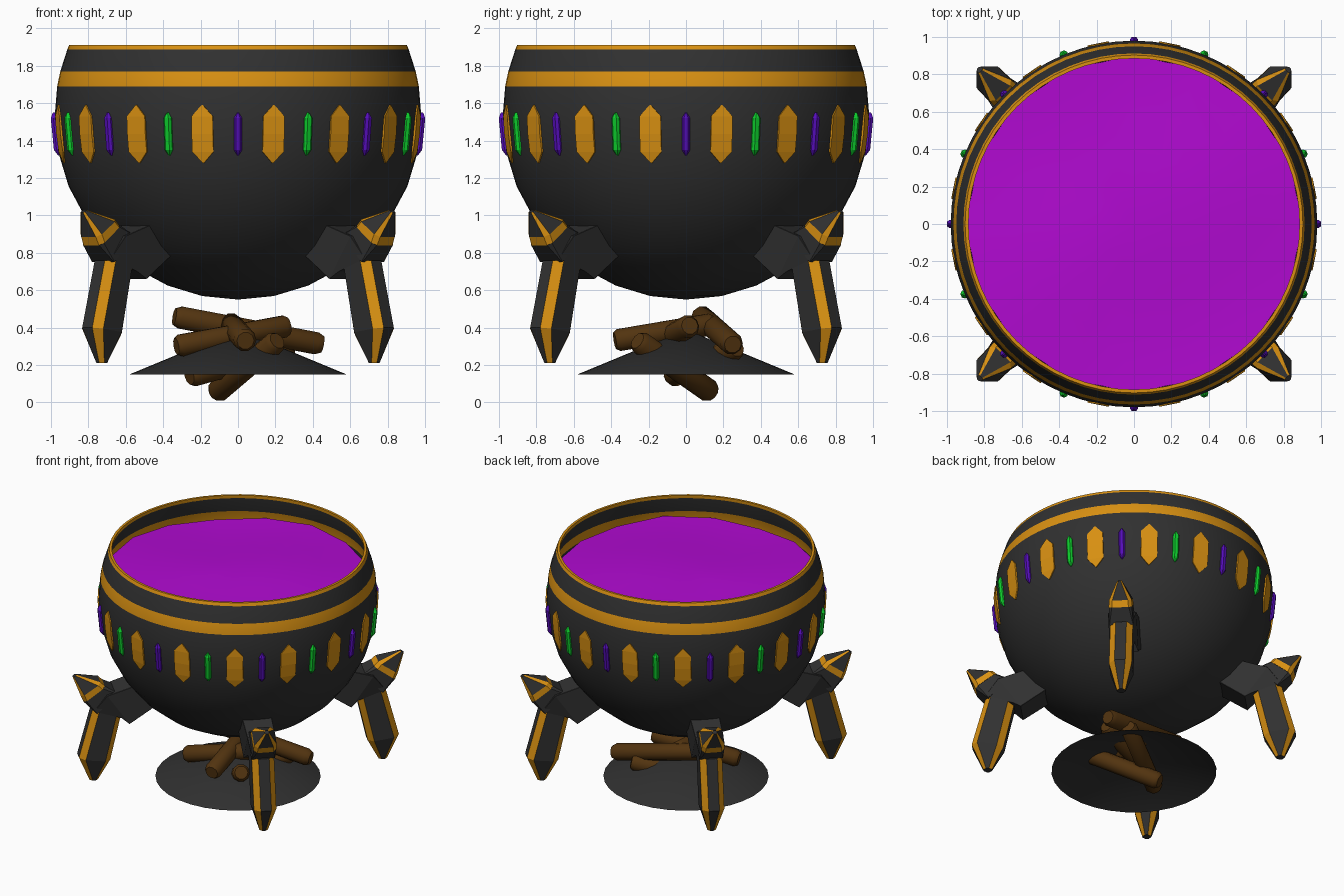
import bpy, bmesh, math
from math import sin, cos, pi, sqrt, radians
from mathutils import Vector

cube = bpy.data.objects.get("Cube")
if cube:
    bpy.data.objects.remove(cube, do_unlink=True)


def material(name, rgb):
    m = bpy.data.materials.new(name)
    m.use_nodes = True
    m.diffuse_color = (*rgb, 1)
    m.node_tree.nodes["Principled BSDF"].inputs["Base Color"].default_value = (*rgb, 1)
    return m


IRON = material("dark iron", (0.03, 0.03, 0.03))
GOLD = material("gold", (0.69, 0.28, 0.006))
LIQUID = material("magenta liquid", (0.44, 0.003, 0.64))
VIOLET = material("violet gem", (0.09, 0.004, 0.48))
GREEN = material("green gem", (0.004, 0.6, 0.025))
WOOD = material("brown wood", (0.085, 0.034, 0.005))


def skin(name, rings, mats, rule=lambda i, j: 0, caps=True, smooth=False):
    """Join equal rings of points with quads; rule(i, j) picks each material."""
    n = len(rings[0])
    bm = bmesh.new()
    grid = [[bm.verts.new(p) for p in ring] for ring in rings]
    for i in range(len(rings) - 1):
        for j in range(n):
            k = (j + 1) % n
            f = bm.faces.new((grid[i][j], grid[i][k], grid[i + 1][k], grid[i + 1][j]))
            f.material_index = rule(i, j)
    if caps:
        bm.faces.new(grid[0])
        bm.faces.new(grid[-1])
    bmesh.ops.remove_doubles(bm, verts=bm.verts, dist=0.0001)
    bmesh.ops.recalc_face_normals(bm, faces=bm.faces)
    mesh = bpy.data.meshes.new(name)
    bm.to_mesh(mesh)
    bm.free()
    for m in mats:
        mesh.materials.append(m)
    ob = bpy.data.objects.new(name, mesh)
    bpy.context.scene.collection.objects.link(ob)
    if smooth:
        bpy.ops.object.select_all(action='DESELECT')
        ob.select_set(True)
        bpy.context.view_layer.objects.active = ob
        bpy.ops.object.shade_smooth_by_angle(angle=radians(35))
    return ob


def polar(r, z, a, s=0):
    """Point at radius r, sideways offset s, in the direction a."""
    return (r * cos(a) - s * sin(a), r * sin(a) + s * cos(a), z)


def circle(r, z, n):
    return [polar(r, z, 2 * pi * k / n) for k in range(n)]


# Bowl: a cut sphere with a wall, gold bands and a gold rim
MID, R, WALL = 1.53, 0.98, 0.955
BAND_LOW, BAND_HIGH, RIM, TOP = 1.69, 1.77, 1.888, 1.91


def at_height(z, rad):
    return (sqrt(rad ** 2 - (z - MID) ** 2), z)


def lower(rad):
    return [(rad * sin(k * pi / 16), MID - rad * cos(k * pi / 16)) for k in range(9)]


heights = (BAND_LOW, BAND_HIGH, RIM)
profile = lower(R) + [at_height(z, R) for z in heights]
profile += [(0.903, TOP), (0.885, TOP)]
profile += [at_height(z, WALL) for z in reversed(heights)] + lower(WALL)[::-1]


def bowl_rule(i, j):
    z = (profile[i][1] + profile[i + 1][1]) / 2
    return int(BAND_LOW < z < BAND_HIGH or z > RIM)


skin("bowl", [circle(r, z, 64) for r, z in profile], [IRON, GOLD], bowl_rule,
     caps=False, smooth=True)

# Liquid: a faceted disc with gentle waves
waves = []
for r in (0, 0.2, 0.4, 0.6, 0.78, 0.9):
    waves.append([(x, y, 1.745 + 0.015 * sin(5 * x + 2 * y) + 0.012 * cos(4 * y - 2 * x))
                  for x, y, z in circle(r, 0, 16)])
skin("liquid", waves, [LIQUID], caps=False, smooth=True)


# Gold plates and gems around the bowl
def ornament(name, a, rows, top, mat):
    rings = []
    for z, w, h in rows:
        r, _ = at_height(z, R)
        rings.append([polar(r + d, z, a, s) for s, d in
                      ((-w, -0.02), (-w, h / 3), (-w * top, h), (w * top, h),
                       (w, h / 3), (w, -0.02))])
    skin(name, rings, [mat])


PLATE = [(1.28, 0.003, 0.004), (1.34, 0.058, 0.005), (1.435, 0.058, 0.004),
         (1.53, 0.058, 0.005), (1.59, 0.003, 0.004)]
GEM = [(1.32, 0.004, 0.004), (1.35, 0.022, 0.021), (1.52, 0.022, 0.021), (1.55, 0.004, 0.01)]
for k in range(16):
    a = k * pi / 8
    if k % 2:
        ornament("green_gem", a, GEM, 0.5, GREEN)
    else:
        ornament("violet_gem", a, GEM, 0.5, VIOLET)
    ornament("gold_plate", a + pi / 16, PLATE, 1, GOLD)


# Legs: chamfered sections spanning two points of the radial plane
def section(a, p, q, w, c):
    p, q = Vector(p), Vector(q)
    length = (q - p).length
    d = (q - p) / length
    ring = ((c, -w), (length - c, -w), (length, c - w), (length, w - c),
            (length - c, w), (c, w), (0, w - c), (0, c - w))
    return [polar(*(p + d * t), a, s) for t, s in ring]


def edges_gold(i, j):
    return j % 2


ARM = [((0.60, 0.79), (0.70, 0.97), 0.105, 0.002),
       ((0.79, 0.66), (0.95, 0.89), 0.10, 0.002),
       ((0.84, 0.70), (1.04, 0.77), 0.08, 0.002)]
LEG = [((0.83, 0.76), (1.045, 0.76), 0.08, 0.042),
       ((0.917, 0.37), (1.14, 0.40), 0.08, 0.042),
       ((1.0, 0.21), (1.06, 0.21), 0.03, 0.02)]
NECK = [((0.86, 0.89), (1.02, 0.75), 0.085, 0.002),
        ((0.96, 0.95), (1.11, 0.84), 0.08, 0.02)]
SPIKE = [((0.96, 0.95), (1.11, 0.84), 0.083, 0.025),
         ((0.99, 0.98), (1.13, 0.885), 0.08, 0.025),
         ((1.155, 1.03), (1.18, 1.015), 0.016, 0.008)]
for k in range(4):
    a = pi / 4 + k * pi / 2
    skin("leg_arm", [section(a, *s) for s in ARM], [IRON])
    skin("leg", [section(a, *s) for s in LEG], [IRON, GOLD], edges_gold)
    skin("spike_neck", [section(a, *s) for s in NECK], [IRON])
    skin("spike", [section(a, *s) for s in SPIKE], [IRON, GOLD],
         lambda i, j: 1 if i == 0 else j % 2)

# Ash mound: an open cone
skin("ash_mound", [circle(0.58, 0.15, 32), circle(0, 0.39, 32)], [IRON],
     caps=False, smooth=True)


# Firewood: logs with slightly narrowed ends
def log(start, end, rad=0.062):
    start, end = Vector(start), Vector(end)
    axis = end - start
    turn = axis.to_track_quat('Z', 'Y')
    rings = []
    for t, f in ((0, 0.75), (0.04, 1), (0.96, 1), (1, 0.75)):
        rings.append([start + axis * t + turn @ Vector(p) for p in circle(rad * f, 0, 10)])
    skin("log", rings, [WOOD], smooth=True)


log((-0.33, -0.18, 0.30), (0.27, 0.02, 0.41))
log((-0.34, 0.08, 0.46), (0.45, 0.25, 0.31))
log((0.04, -0.38, 0.33), (-0.04, 0.15, 0.42))
log((0.21, -0.26, 0.33), (-0.12, 0.14, 0.05))
log((0.28, 0.27, 0.29), (-0.26, -0.08, 0.14))
